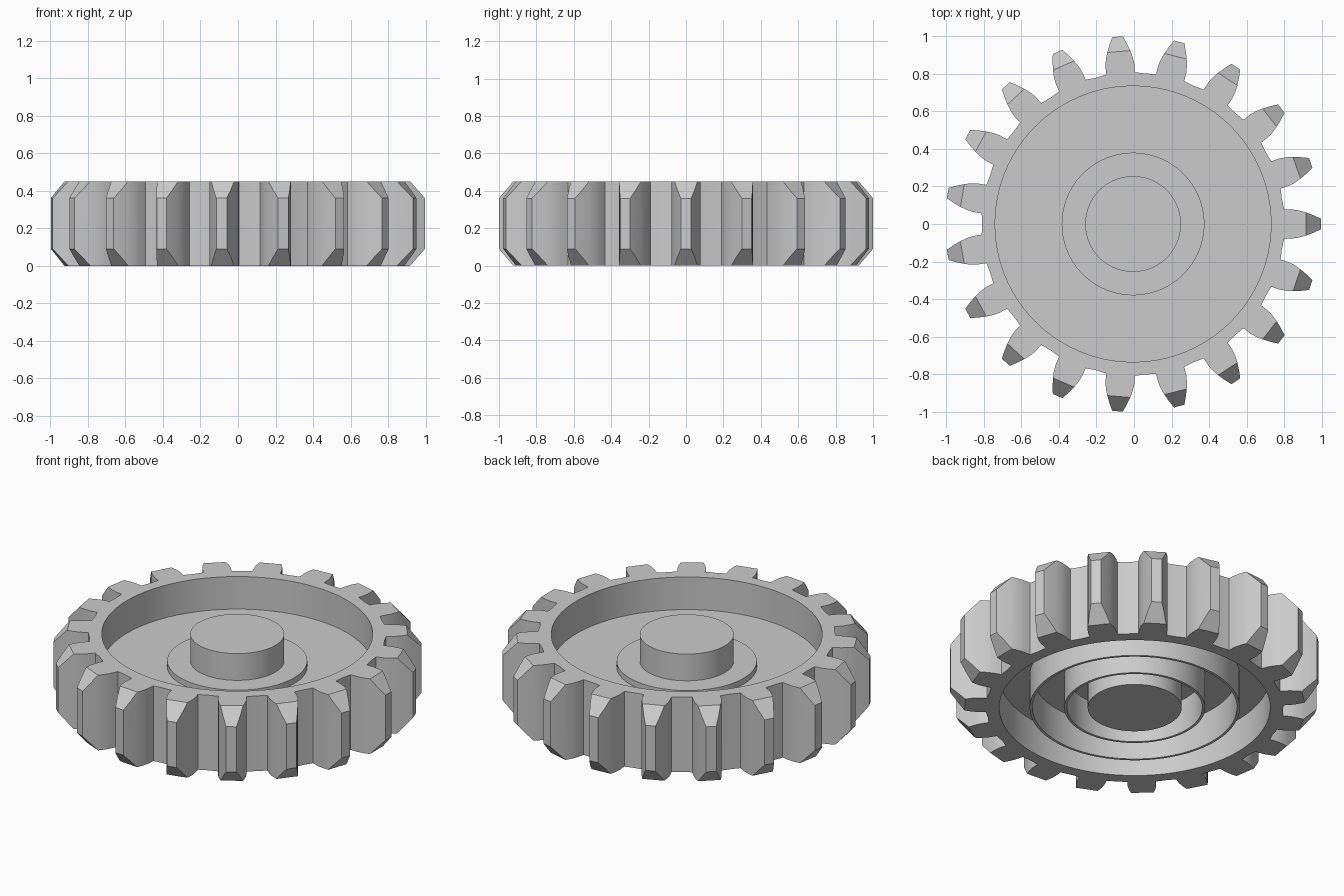
import bpy, bmesh, math
from mathutils import Matrix, Vector

TEETH = 19
HEIGHT = 0.45
PITCH = math.tau / TEETH
ARC = 6                      # arc steps per tooth
BORE = 0.735
TIP = 1.001
CENTRE_X = -0.005

cube = bpy.data.objects.get("Cube")
if cube:
    bpy.data.objects.remove(cube, do_unlink=True)

grey = bpy.data.materials.new("plain_grey")
grey.use_nodes = True
grey.diffuse_color = (0.6, 0.6, 0.6, 1)
grey.node_tree.nodes["Principled BSDF"].inputs["Base Color"].default_value = (0.6, 0.6, 0.6, 1)


def finish(bm, name):
    bmesh.ops.remove_doubles(bm, verts=bm.verts, dist=0.0005)
    bmesh.ops.recalc_face_normals(bm, faces=bm.faces)
    mesh = bpy.data.meshes.new(name)
    bm.to_mesh(mesh)
    bm.free()
    mesh.materials.append(grey)
    obj = bpy.data.objects.new(name, mesh)
    obj.location.x = CENTRE_X
    bpy.context.collection.objects.link(obj)
    bpy.ops.object.select_all(action='DESELECT')
    obj.select_set(True)
    bpy.context.view_layer.objects.active = obj
    bpy.ops.object.shade_smooth_by_angle(angle=math.radians(30))
    return obj


def polar(r, a):
    return (r * math.cos(a), r * math.sin(a))


# Toothed rim: one sector with a chamfered tooth, repeated around the axis
flank = [(0.805, 0.077), (0.85, 0.077), (0.885, 0.072), (0.92, 0.062),
         (0.96, 0.047), (TIP, 0.028)]
outer = [polar(0.804, -PITCH / 2)]
outer += [(x, -y) for x, y in flank]
outer += [(x, y) for x, y in reversed(flank)]
outer += [polar(0.804, PITCH / 2)]
inner = [polar(BORE, PITCH * (0.5 - i / ARC)) for i in range(ARC + 1)]
outline = outer + inner
open_sides = (len(outer) - 1, len(outline) - 1)

bm = bmesh.new()
low = [bm.verts.new((x, y, 0)) for x, y in outline]
high = [bm.verts.new((x, y, HEIGHT)) for x, y in outline]
bm.faces.new(low[::-1])
bm.faces.new(high)
for i in range(len(outline)):
    if i not in open_sides:
        j = (i + 1) % len(outline)
        bm.faces.new((low[i], low[j], high[j], high[i]))

# Chamfer the tooth tip at the top and bottom
for z, side in ((HEIGHT, 1), (0, -1)):
    cut = bmesh.ops.bisect_plane(
        bm, geom=bm.verts[:] + bm.edges[:] + bm.faces[:], dist=0.0001,
        plane_co=Vector((0.922, 0, z)), plane_no=Vector((0.09, 0, 0.079 * side)),
        clear_outer=True)
    edges = [e for e in cut["geom_cut"] if isinstance(e, bmesh.types.BMEdge)]
    bmesh.ops.edgeloop_fill(bm, edges=edges)

sector = bm.verts[:] + bm.edges[:] + bm.faces[:]
for i in range(1, TEETH):
    copy = bmesh.ops.duplicate(bm, geom=sector)["geom"]
    bmesh.ops.rotate(bm, verts=[v for v in copy if isinstance(v, bmesh.types.BMVert)],
                     cent=(0, 0, 0), matrix=Matrix.Rotation(PITCH * i, 3, 'Z'))
finish(bm, "toothed_rim")


def lathe(name, profile):
    bm = bmesh.new()
    verts = [bm.verts.new((r, 0, z)) for r, z in profile]
    edges = [bm.edges.new(pair) for pair in zip(verts, verts[1:])]
    bmesh.ops.spin(bm, geom=verts + edges, cent=(0, 0, 0), axis=(0, 0, 1),
                   angle=math.tau, steps=TEETH * ARC, use_merge=True)
    return finish(bm, name)


# Web, collar and hub, with two thin ribs underneath
WEB_TOP, WEB_LOW, COLLAR, HUB = 0.255, 0.2, 0.29, 0.255
profile = [(BORE + 0.003, WEB_TOP), (0.38, WEB_TOP), (0.38, COLLAR), (HUB, COLLAR),
           (HUB, HEIGHT), (0, HEIGHT), (0, 0), (HUB, 0), (HUB, WEB_LOW)]
for r_in, r_out in ((0.367, 0.382), (0.555, 0.57)):
    profile += [(r_in, WEB_LOW), (r_in, 0), (r_out, 0), (r_out, WEB_LOW)]
profile += [(BORE + 0.003, WEB_LOW), (BORE + 0.003, WEB_TOP)]
# The axis segment collapses, so the hub is built as two open runs
axis = profile.index((0, 0))
top_run, low_run = profile[:axis], profile[axis:]
lathe("web_top_and_hub", top_run)
lathe("web_underside_and_ribs", low_run)
